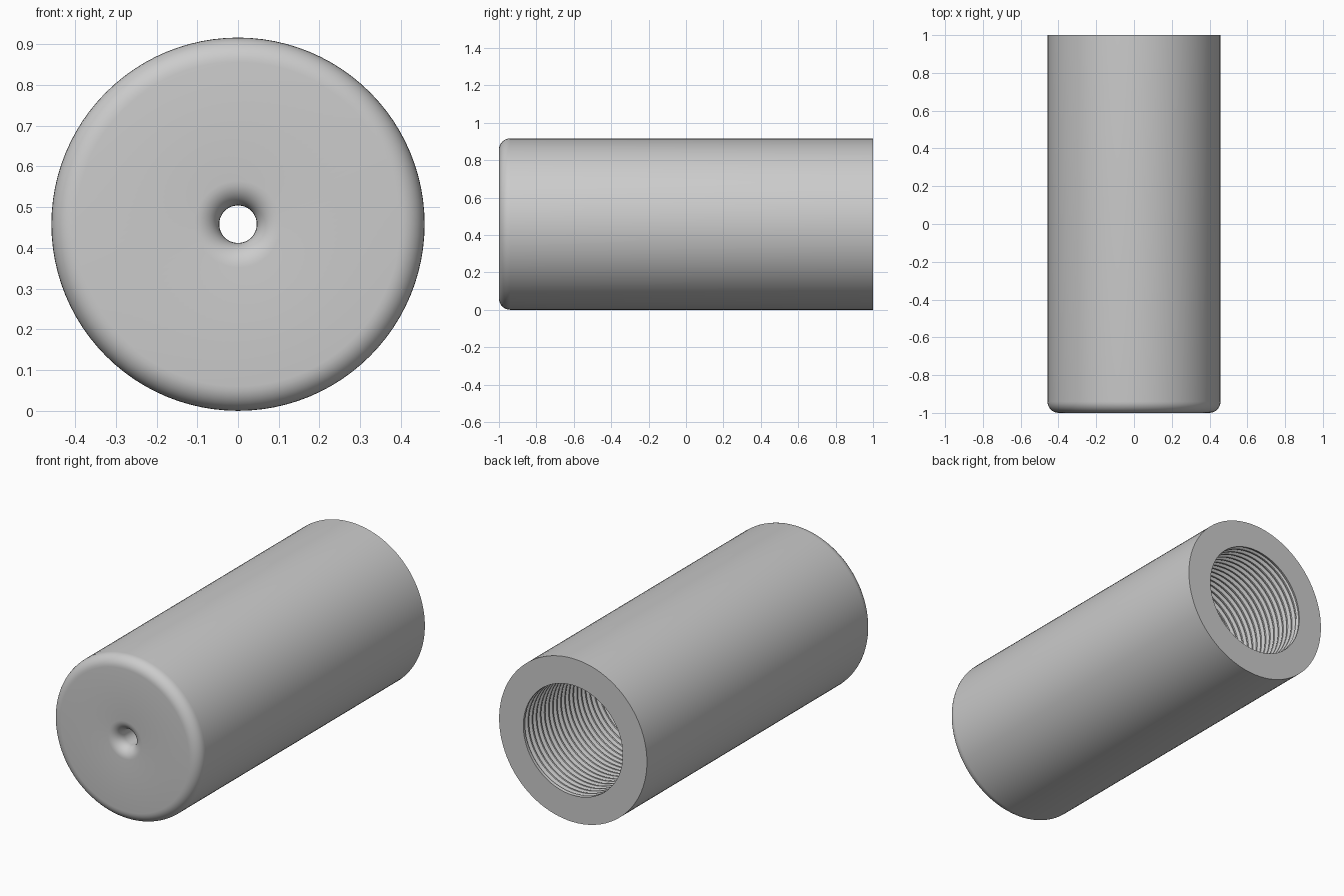
import bpy
import bmesh
from math import cos, sin, pi, radians

if "Cube" in bpy.data.objects:
    bpy.data.objects.remove(bpy.data.objects["Cube"], do_unlink=True)

SEGMENTS = 96
OUTER, HOLE, FILLET = 0.458, 0.046, 0.06
CREST, DEPTH, PITCH = 0.308, 0.016, 0.036
FRONT, FLOOR, BACK = -1.0, -0.85, 1.0
STEPS = 8

bm = bmesh.new()


def point(radius, y, i):
    a = 2 * pi * i / SEGMENTS
    return bm.verts.new((radius * cos(a), y, OUTER + radius * sin(a)))


def fillet(radius, start, end):
    """Quarter arc centred one fillet behind the front face."""
    for s in range(STEPS + 1):
        a = start + (end - start) * s / STEPS
        yield radius + FILLET * cos(a), FRONT + FILLET - FILLET * sin(a)


# Turned body: bore floor, small hole, rounded front, outer wall, back rim
profile = [(CREST, FLOOR), (HOLE, FLOOR)]
profile += fillet(HOLE + FILLET, pi, pi / 2)
profile += fillet(OUTER - FILLET, pi / 2, 0)
profile += [(OUTER, BACK), (CREST, BACK)]
rings = [[point(r, y, i) for i in range(SEGMENTS)] for r, y in profile]
for a, b in zip(rings, rings[1:]):
    for i in range(SEGMENTS):
        j = (i + 1) % SEGMENTS
        bm.faces.new((a[i], a[j], b[j], b[i]))

# Helical thread lining the bore, four rows per turn, fading out at both ends
turns = int((BACK - FLOOR) / PITCH) + 4
rows = []
for k in range(4 * turns):
    row = []
    for i in range(SEGMENTS):
        y = FLOOR + PITCH * (k / 4 + i / SEGMENTS - 1)
        y = min(max(y, FLOOR), BACK)
        fade = min(1, (y - FLOOR) / PITCH, (BACK - y) / PITCH)
        groove = DEPTH * fade if k % 4 > 1 else 0
        row.append(point(CREST + groove, y, i))
    rows.append(row)
for k in range(len(rows) - 5):
    for i in range(SEGMENTS):
        j, step = (i + 1, 0) if i + 1 < SEGMENTS else (0, 4)
        bm.faces.new((rows[k][i], rows[k + step][j],
                      rows[k + 1 + step][j], rows[k + 1][i]))

bmesh.ops.remove_doubles(bm, verts=bm.verts[:], dist=0.00002)
loose = [v for v in bm.verts if not v.link_faces]
bmesh.ops.delete(bm, geom=loose, context='VERTS')
bmesh.ops.recalc_face_normals(bm, faces=bm.faces[:])

mesh = bpy.data.meshes.new("threaded_sleeve")
bm.to_mesh(mesh)
bm.free()
sleeve = bpy.data.objects.new("threaded_sleeve", mesh)
bpy.context.collection.objects.link(sleeve)

# Plain grey metal
grey = bpy.data.materials.new("plain_grey")
grey.use_nodes = True
colour = (0.6, 0.6, 0.6, 1)
grey.diffuse_color = colour
grey.node_tree.nodes["Principled BSDF"].inputs["Base Color"].default_value = colour
mesh.materials.append(grey)

bpy.ops.object.select_all(action='DESELECT')
sleeve.select_set(True)
bpy.context.view_layer.objects.active = sleeve
bpy.ops.object.shade_smooth_by_angle(angle=radians(30))
